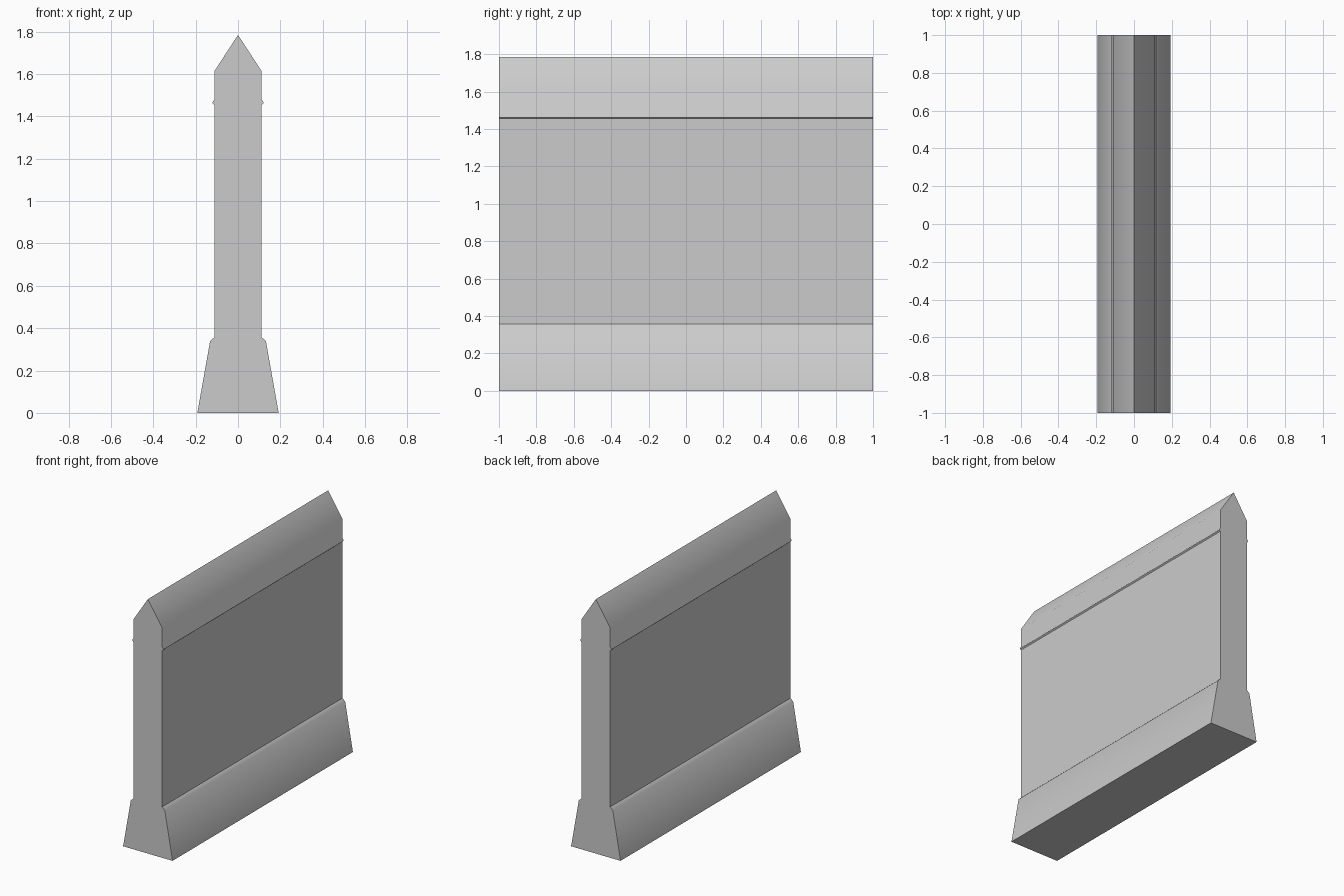
import bpy
import bmesh
import math

cube = bpy.data.objects.get("Cube")
if cube:
    bpy.data.objects.remove(cube, do_unlink=True)

# Plain concrete grey
concrete = bpy.data.materials.new("concrete_grey")
concrete.use_nodes = True
grey = (0.6, 0.6, 0.6, 1)
concrete.diffuse_color = grey
concrete.node_tree.nodes["Principled BSDF"].inputs["Base Color"].default_value = grey

# Half cross-section from foot to ridge: flared plinth, panel, bead, pointed coping
half = [(0.192, 0), (0.132, 0.338), (0.112, 0.357),
        (0.112, 1.455), (0.12, 1.462), (0.12, 1.468), (0.112, 1.48),
        (0.112, 1.613)]
ridge = [(0, 1.785)]
profile = half + ridge + [(-x, z) for x, z in reversed(half)]

# Extrude the mirrored section along the length of the wall
bm = bmesh.new()
end = bm.faces.new([bm.verts.new((x, -1, z)) for x, z in profile])
swept = bmesh.ops.extrude_face_region(bm, geom=[end], use_keep_orig=True)
moved = [v for v in swept["geom"] if isinstance(v, bmesh.types.BMVert)]
bmesh.ops.translate(bm, verts=moved, vec=(0, 2, 0))
bmesh.ops.recalc_face_normals(bm, faces=bm.faces)

mesh = bpy.data.meshes.new("wall_segment")
bm.to_mesh(mesh)
bm.free()
mesh.materials.append(concrete)
wall = bpy.data.objects.new("wall_segment", mesh)
bpy.context.collection.objects.link(wall)

# Soften the coping and plinth shoulders, keep the panel and ends crisp
bpy.ops.object.select_all(action="DESELECT")
wall.select_set(True)
bpy.context.view_layer.objects.active = wall
bpy.ops.object.shade_smooth_by_angle(angle=math.radians(44))
